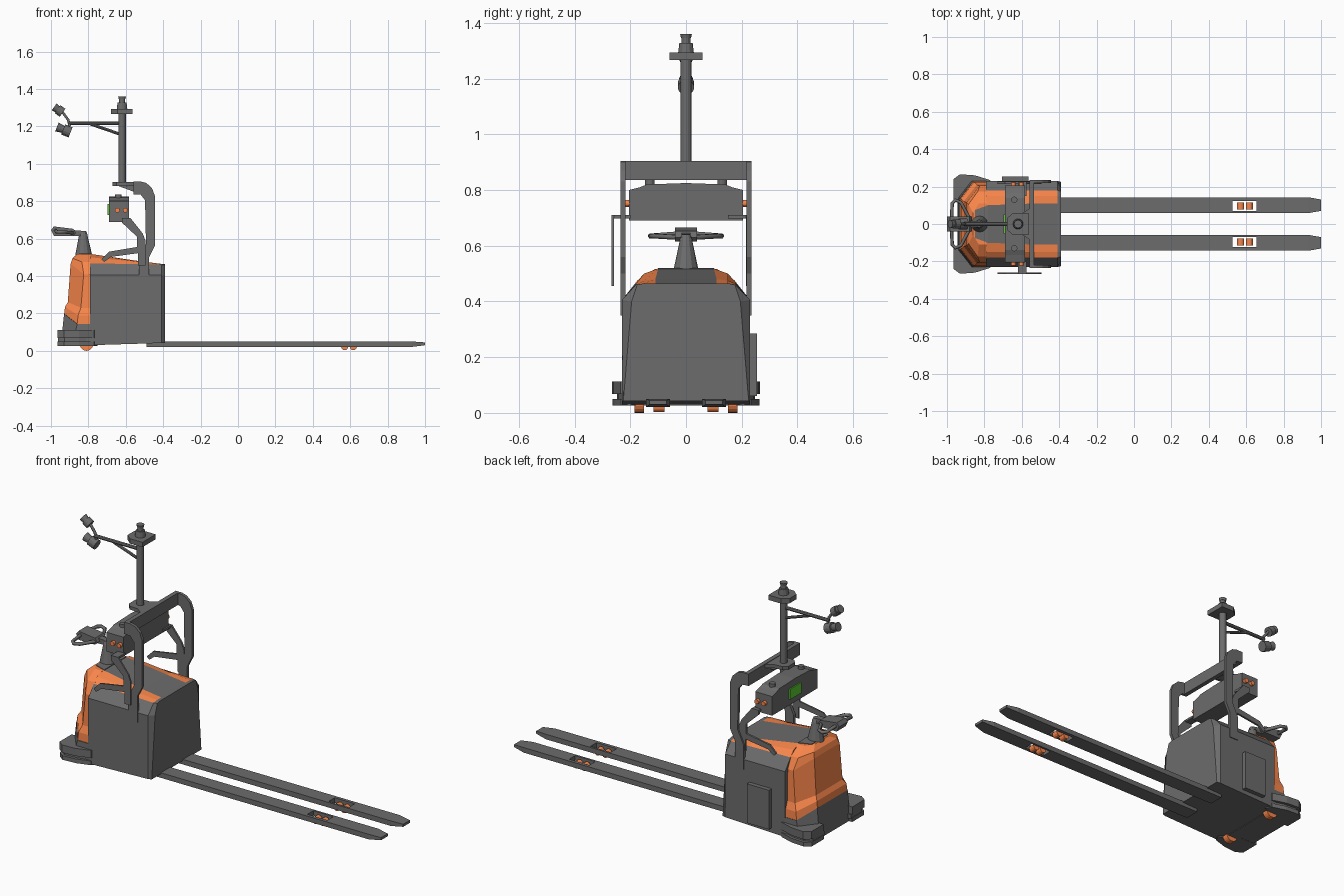
import bpy, bmesh
from mathutils import Vector

def material(name, col):
    m = bpy.data.materials.new(name)
    m.diffuse_color = col
    return m

ORANGE = material("orange_paint", (0.95, 0.24, 0.07, 1))
GREEN = material("green_screen", (0.1, 0.6, 0.03, 1))
GREY = material("dark_grey_paint", (0.15, 0.15, 0.15, 1))

def mesh(name, verts, faces, mat=GREY):
    me = bpy.data.meshes.new(name)
    me.from_pydata([tuple(v) for v in verts], [], faces)
    bm = bmesh.new()
    bm.from_mesh(me)
    bmesh.ops.recalc_face_normals(bm, faces=bm.faces)
    bm.to_mesh(me)
    bm.free()
    ob = bpy.data.objects.new(name, me)
    bpy.context.collection.objects.link(ob)
    me.materials.append(mat)
    return ob

def loft(name, rings, mat=GREY):
    n, k = len(rings[0]), len(rings)
    faces = [tuple(range(n)), tuple(range((k - 1) * n, k * n))]
    for r in range(k - 1):
        for i in range(n):
            j = (i + 1) % n
            faces.append((r * n + i, r * n + j, r * n + n + j, r * n + n + i))
    return mesh(name, [p for ring in rings for p in ring], faces, mat)

def prism(name, pts, axis, a, b, mat=GREY):
    put = {'x': lambda u, v, w: (w, u, v), 'y': lambda u, v, w: (u, w, v),
           'z': lambda u, v, w: (u, v, w)}[axis]
    return loft(name, [[put(u, v, w) for u, v in pts] for w in (a, b)], mat)

def box(name, x0, x1, y0, y1, z0, z1, mat=GREY):
    return prism(name, [(x0, y0), (x1, y0), (x1, y1), (x0, y1)], 'z', z0, z1, mat)

def rod(name, p, q, r, r2=None, n=12, mat=GREY):
    p, q = Vector(p), Vector(q)
    bm = bmesh.new()
    bmesh.ops.create_cone(bm, cap_ends=True, segments=n, radius1=r,
                          radius2=r if r2 is None else r2, depth=(q - p).length)
    me = bpy.data.meshes.new(name)
    bm.to_mesh(me)
    bm.free()
    ob = bpy.data.objects.new(name, me)
    bpy.context.collection.objects.link(ob)
    ob.rotation_mode = 'QUATERNION'
    ob.rotation_quaternion = (q - p).to_track_quat('Z', 'Y')
    ob.location = (p + q) / 2
    me.materials.append(mat)
    return ob

def tube(name, pts, r):
    cu = bpy.data.curves.new(name, 'CURVE')
    cu.dimensions = '3D'
    cu.bevel_depth, cu.bevel_resolution, cu.use_fill_caps = r, 1, True
    cu.materials.append(GREY)
    sp = cu.splines.new('POLY')
    sp.points.add(len(pts) - 1)
    for s, p in zip(sp.points, pts):
        s.co = (*p, 1)
    ob = bpy.data.objects.new(name, cu)
    bpy.context.collection.objects.link(ob)
    bpy.ops.object.select_all(action='DESELECT')
    ob.select_set(True)
    bpy.context.view_layer.objects.active = ob
    bpy.ops.object.convert(target='MESH')

# main body: cross-sections along x, with orange shoulder strips
def section(x, half):
    return [(x, y, z) for y, z in half] + [(x, -y, z) for y, z in reversed(half)]

body = loft("body", [
    section(-0.79, [(0.23, 0.03), (0.23, 0.405), (0.18, 0.468), (0.15, 0.5), (0.10, 0.518)]),
    section(-0.53, [(0.23, 0.038), (0.23, 0.405), (0.18, 0.463), (0.15, 0.475), (0.11, 0.48)]),
    section(-0.41, [(0.23, 0.042), (0.23, 0.405), (0.18, 0.46), (0.15, 0.465), (0.11, 0.465)]),
    section(-0.39, [(0.225, 0.043), (0.195, 0.4), (0.175, 0.46), (0.15, 0.465), (0.11, 0.465)])])
body.data.materials.append(ORANGE)
for f in body.data.polygons:
    if f.normal.z > 0.5 and f.center.x < -0.42 and 0.11 < abs(f.center.y) < 0.175:
        f.material_index = 1

# orange nose and grey lower nose: horizontal rings stacked in z
def ring(xr, yw, z0, z1, c=0.07):
    half = [(-0.785, yw, z0), (xr + c, yw, z0), (xr, yw - c - 0.02, z1)]
    return half + [(x, -y, z) for x, y, z in reversed(half)]

loft("nose_cover", [ring(-0.93, 0.226, 0.143, 0.195), ring(-0.925, 0.224, 0.19, 0.235),
                    ring(-0.91, 0.21, 0.23, 0.26), ring(-0.895, 0.205, 0.41, 0.465),
                    ring(-0.885, 0.175, 0.475, 0.495, 0.05),
                    ring(-0.86, 0.11, 0.517, 0.517, 0.03)], ORANGE)
loft("lower_nose", [ring(-0.945, 0.23, 0.027, 0.027), ring(-0.94, 0.23, 0.10, 0.10),
                    ring(-0.93, 0.228, 0.143, 0.198)])
prism("hood_panel", [(-0.85, -0.075), (-0.78, -0.10), (-0.78, 0.10), (-0.85, 0.075)],
      'z', 0.51, 0.52)
box("side_panel", -0.705, -0.565, 0.225, 0.255, 0.06, 0.285)

# parts repeated on both sides
for s, side in ((1, "left"), (-1, "right")):
    # corner bumpers
    plan = [(-0.965, 0.13), (-0.965, 0.24), (-0.93, 0.266), (-0.85, 0.26), (-0.77, 0.235),
            (-0.75, 0.2), (-0.85, 0.13)]
    prism(f"bumper_upper_{side}", [(x, y * s) for x, y in plan], 'z', 0.068, 0.112)
    prism(f"bumper_core_{side}", [(x * 0.985 - 0.012, y * s * 0.93) for x, y in plan],
          'z', 0.045, 0.07)
    prism(f"bumper_lower_{side}", [(x, y * s * 0.99) for x, y in plan], 'z', 0.026, 0.05)
    # forks with roller openings
    fork = loft(f"fork_{side}", [
        [(x, s * y, z) for y, z in ((a, c), (b, c), (b, d), (a, d))]
        for x, a, b, c, d in ((-0.49, 0.058, 0.143, 0.021, 0.05),
                              (0.93, 0.058, 0.143, 0.021, 0.05),
                              (1.0, 0.07, 0.131, 0.03, 0.045))])
    cut = box("fork_cutter", 0.527, 0.655, *sorted((s * 0.07, s * 0.124)), -0.1, 0.2)
    cut.hide_render = True
    mod = fork.modifiers.new("opening", 'BOOLEAN')
    mod.operation, mod.object, mod.solver = 'DIFFERENCE', cut, 'EXACT'
    bpy.context.view_layer.objects.active = fork
    bpy.ops.object.modifier_apply(modifier="opening")
    bpy.data.objects.remove(cut)
    for x in (0.57, 0.617):
        rod(f"fork_roller_{side}", (x, s * 0.078, 0.022), (x, s * 0.116, 0.022), 0.019, mat=ORANGE)
    rod(f"wheel_{side}", (-0.81, s * 0.15, 0.036), (-0.81, s * 0.185, 0.036), 0.036, n=20, mat=ORANGE)
    # gantry posts
    prism(f"gantry_post_{side}", [
        (-0.53, 0.35), (-0.475, 0.35), (-0.475, 0.5), (-0.445, 0.56), (-0.445, 0.83),
        (-0.46, 0.87), (-0.49, 0.897), (-0.52, 0.905), (-0.56, 0.905), (-0.56, 0.838),
        (-0.52, 0.835), (-0.497, 0.805), (-0.492, 0.57), (-0.53, 0.49)],
        'y', s * 0.218, s * 0.235)
    # branching support arms (offset outward on one side)
    y0, y1, yt = (0.215, 0.226, 0.15) if s > 0 else (-0.267, -0.258, -0.2)
    prism(f"support_arm_{side}", [
        (-0.62, 0.71), (-0.575, 0.71), (-0.51, 0.628), (-0.495, 0.59), (-0.495, 0.455),
        (-0.535, 0.455), (-0.535, 0.522), (-0.68, 0.502), (-0.715, 0.475), (-0.73, 0.49),
        (-0.69, 0.53), (-0.54, 0.555), (-0.54, 0.61), (-0.62, 0.685)], 'y', y0, y1)
    box(f"arm_tab_{side}", -0.62, -0.575, *sorted((y0, yt)), 0.698, 0.71)
    # sensor box lamps and knobs
    for x in (-0.645, -0.602):
        rod(f"side_lamp_{side}", (x, s * 0.2, 0.752), (x, s * 0.222, 0.752), 0.013, mat=ORANGE)
    rod(f"top_knob_{side}", (-0.64, s * 0.13, 0.8), (-0.64, s * 0.13, 0.837), 0.017)
    # steering grip loops
    tube(f"grip_{side}", [(x, s * y, z) for x, y, z in (
        (-0.975, 0.03, 0.643), (-0.972, 0.11, 0.637), (-0.955, 0.128, 0.635),
        (-0.925, 0.115, 0.635), (-0.88, 0.03, 0.63))], 0.0095)

# gantry beam and mast bracket
box("gantry_beam", -0.56, -0.535, -0.232, 0.232, 0.836, 0.905)
prism("mast_bracket", [(-0.672, -0.03), (-0.65, -0.052), (-0.6, -0.055), (-0.55, -0.09),
                       (-0.55, 0.09), (-0.6, 0.055), (-0.65, 0.052), (-0.672, 0.03)],
      'z', 0.882, 0.902)
prism("bracket_gusset", [(-0.65, 0.885), (-0.55, 0.885), (-0.55, 0.848)], 'y', -0.03, 0.03)

# mast, head plate and beacon
rod("mast", (-0.62, 0, 0.89), (-0.62, 0, 1.28), 0.02, n=16)
prism("mast_head", [(-0.68, -0.03), (-0.645, -0.06), (-0.565, -0.06), (-0.565, 0.06),
                    (-0.645, 0.06), (-0.68, 0.03)], 'z', 1.266, 1.294)
rod("beacon_base", (-0.62, 0, 1.294), (-0.62, 0, 1.327), 0.028, 0.024)
rod("beacon_neck", (-0.62, 0, 1.327), (-0.62, 0, 1.345), 0.016)
rod("beacon_top", (-0.62, 0, 1.345), (-0.62, 0, 1.36), 0.018, 0.021)

# camera arm, brace and two cameras
rod("camera_arm", (-0.62, 0, 1.217), (-0.91, 0, 1.217), 0.01, n=8)
rod("arm_brace", (-0.63, 0, 1.158), (-0.79, 0, 1.213), 0.008, n=8)
tube("camera_link", [(-0.9, 0, 1.2), (-0.908, 0, 1.235), (-0.945, 0, 1.285)], 0.008)
rod("camera_lower", (-0.895, 0, 1.168), (-0.935, 0, 1.184), 0.029, n=14)
rod("camera_lower_lens", (-0.93, 0, 1.182), (-0.968, 0, 1.197), 0.019, 0.025, n=14)
rod("camera_upper", (-0.938, 0, 1.273), (-0.965, 0, 1.292), 0.026, n=14)
rod("camera_upper_lens", (-0.96, 0, 1.288), (-0.983, 0, 1.304), 0.018, 0.023, n=14)

# sensor box with raised lid and screen
prism("sensor_box", [(-0.205, 0.69), (0.205, 0.69), (0.205, 0.8), (0.165, 0.81),
                     (0.14, 0.82), (0.0, 0.825), (-0.14, 0.82), (-0.165, 0.81), (-0.205, 0.8)],
      'x', -0.69, -0.584)
box("screen", -0.697, -0.68, -0.05, 0.05, 0.725, 0.785, GREEN)

# steering column and tiller head
rod("steering_column", (-0.825, 0, 0.512), (-0.828, 0, 0.625), 0.045, 0.021)
rod("column_cap", (-0.828, 0, 0.62), (-0.828, 0, 0.64), 0.024, 0.016)
prism("tiller_neck", [(-0.9, 0.615), (-0.83, 0.615), (-0.815, 0.63), (-0.84, 0.642),
                      (-0.9, 0.647)], 'y', -0.017, 0.017)
prism("tiller_head", [(-1.0, 0.645), (-0.985, 0.665), (-0.88, 0.652), (-0.865, 0.63),
                      (-0.88, 0.615), (-0.985, 0.615)], 'y', -0.04, 0.04)
